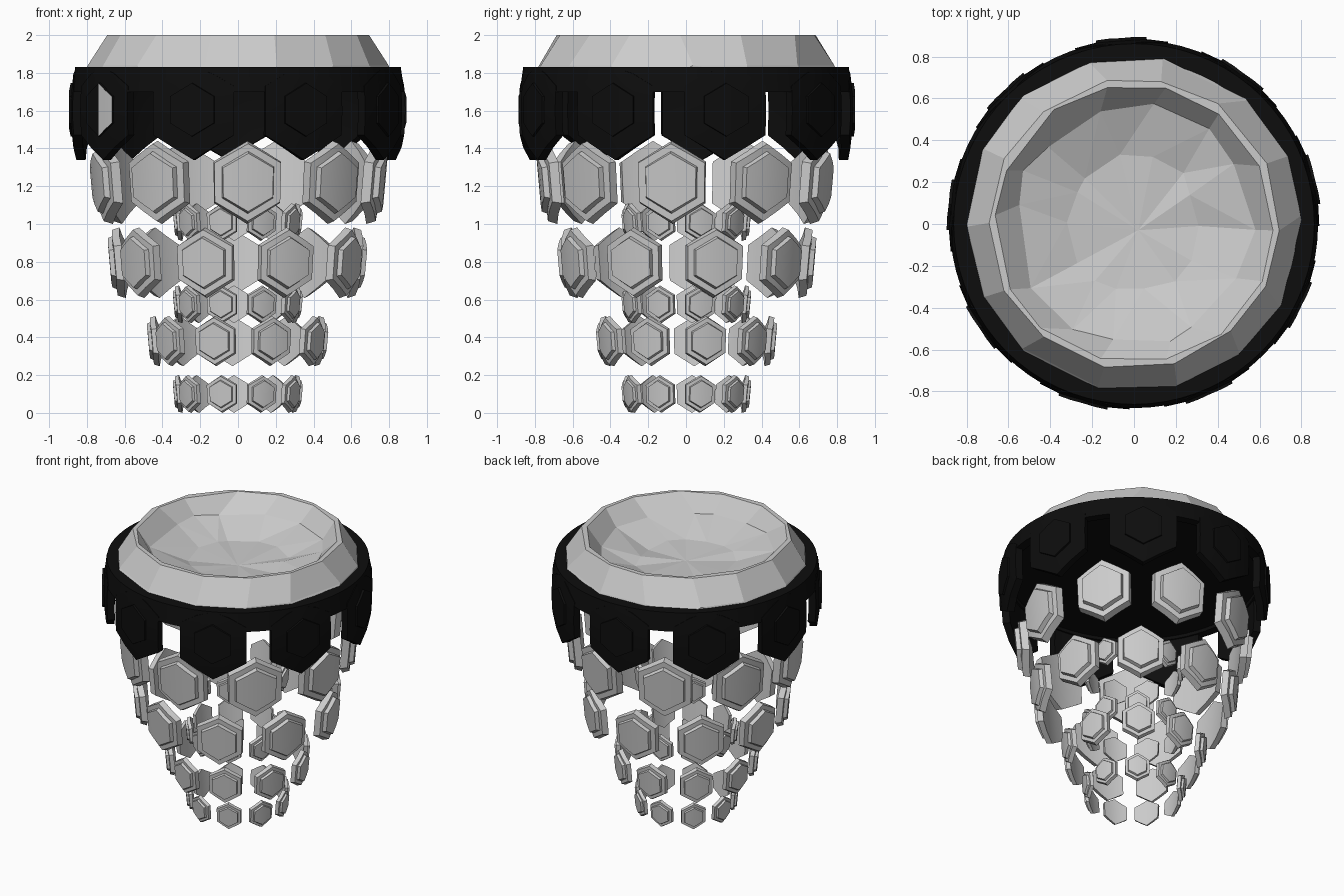
import bpy, bmesh, math, random

random.seed(4)
cube = bpy.data.objects.get("Cube")
if cube:
    bpy.data.objects.remove(cube, do_unlink=True)


def material(name, value):
    m = bpy.data.materials.new(name)
    m.use_nodes = True
    col = (value, value, value, 1)
    m.diffuse_color = col
    m.node_tree.nodes["Principled BSDF"].inputs["Base Color"].default_value = col
    return m


black = material("black", 0.004)
grey = material("pale_grey", 0.6)


def polar(r, angle, z):
    return (r * math.cos(angle), r * math.sin(angle), z)


def finish(bm, name, mats, smooth=True):
    bmesh.ops.recalc_face_normals(bm, faces=bm.faces)
    mesh = bpy.data.meshes.new(name)
    bm.to_mesh(mesh)
    bm.free()
    obj = bpy.data.objects.new(name, mesh)
    bpy.context.collection.objects.link(obj)
    for m in mats:
        mesh.materials.append(m)
    if smooth:
        bpy.ops.object.select_all(action="DESELECT")
        obj.select_set(True)
        bpy.context.view_layer.objects.active = obj
        bpy.ops.object.shade_smooth_by_angle(angle=math.radians(25))
    return obj


def hex_plate(bm, angle, z, half, radius, thick, taper=1, rows=1, top=9, half_mat=0):
    """Pointed hexagon wrapped round the z axis; radius(t) is its front face."""
    cols = 4
    mean = radius(0)
    grids = []
    for scale, back in ((taper, 0), (1, thick)):
        grid = []
        for i in range(cols + 1):
            u = 2 * i / cols - 1
            a = angle + u * half * scale * math.sqrt(3) / 2 / mean
            h = half * scale * (1 - abs(u) / 2)
            ts = [h * (2 * j / rows - 1) for j in range(rows + 1)]
            grid.append([bm.verts.new(polar(radius(t) - back, a, min(z + t, top)))
                         for t in ts])
        grids.append(grid)
    front, rear = grids
    for g in grids:
        for i in range(cols):
            for j in range(rows):
                f = bm.faces.new((g[i][j], g[i + 1][j], g[i + 1][j + 1], g[i][j + 1]))
                if g is front and i >= cols / 2:
                    f.material_index = half_mat
    # side walls follow the outline of both grids
    loops = []
    for g in grids:
        loops.append([c[0] for c in g] + g[-1][1:] +
                     [c[-1] for c in reversed(g[:-1])] + g[0][-2:0:-1])
    a, b = loops
    for i in range(len(a)):
        k = (i + 1) % len(a)
        bm.faces.new((a[i], a[k], b[k], b[i]))


def lathe(bm, profile, sides, jitter=0, closed=False):
    rings = []
    for r, z, wobble in profile:
        ring = []
        for i in range(sides):
            a = math.tau * (i + wobble * random.uniform(-jitter, jitter)) / sides
            ring.append(bm.verts.new(polar(
                r + wobble * random.uniform(-0.05, 0.05) * jitter, a,
                z + max(0, wobble - 1) * random.uniform(-0.08, 0.08) * jitter)))
        rings.append(ring)
    pairs = list(zip(rings, rings[1:]))
    if closed:
        pairs.append((rings[-1], rings[0]))
    for p, q in pairs:
        for i in range(sides):
            k = (i + 1) % sides
            bm.faces.new((p[i], p[k], q[k], q[i]))
    return rings


COUNT = 9
STEP = math.tau / COUNT
PANEL_START = math.radians(14)
GAP_START = math.radians(34)

# black band with a dark floor closing it under the bowl
bm = bmesh.new()
lathe(bm, [(0.862, 1.83, 0), (0.88, 1.70, 0), (0.82, 1.70, 0), (0.78, 1.83, 0)],
      72, closed=True)
finish(bm, "crown_band", [black])
bm = bmesh.new()
bmesh.ops.create_circle(bm, cap_ends=True, segments=48, radius=0.83)
for v in bm.verts:
    v.co.z = 1.72
finish(bm, "crown_floor", [black], False)


# pointed black panels, barrel curved, each with a raised hexagon
def barrel(offset):
    return lambda t: 0.886 + offset - 0.37 * t * t


bm = bmesh.new()
for i in range(COUNT):
    a = PANEL_START + i * STEP
    hex_plate(bm, a, 1.60, 0.26, barrel(0), 0.05, rows=4, top=1.829)
finish(bm, "crown_panels", [black])

bm = bmesh.new()
for i in range(COUNT):
    a = PANEL_START + i * STEP
    hex_plate(bm, a, 1.605, 0.145, barrel(0.012), 0.03, taper=0.97,
              half_mat=1 if i == 5 else 0)
finish(bm, "crown_hexagons", [black, grey])

# faceted bowl: sloping outside, rim, hollow inside
bm = bmesh.new()
rings = lathe(bm, [(0.82, 1.79, 0.5), (0.80, 1.84, 0.5), (0.695, 2.0, 0.5),
                   (0.665, 2.0, 0.5), (0.57, 1.89, 1.3), (0.32, 1.81, 1.6)],
              14, jitter=0.3)
centre = bm.verts.new((0.02, -0.03, 1.79))
inner = rings[-1]
for i in range(len(inner)):
    bm.faces.new((inner[i], inner[(i + 1) % len(inner)], centre))
bmesh.ops.triangulate(bm, faces=[f for f in bm.faces
                                 if all(v.co.length < 2.1 for v in f.verts)])
finish(bm, "bowl", [grey], False)

# hanging rings of stepped hexagon plates: name, height, half size, radius, start
tiers = [
    ("upper_tier", 1.22, 0.22, 0.78, GAP_START),
    ("middle_tier", 0.795, 0.187, 0.68, PANEL_START),
    ("lower_tier", 0.38, 0.133, 0.475, PANEL_START),
    ("small_tier_top", 1.01, 0.1, 0.34, PANEL_START),
    ("small_tier_middle", 0.575, 0.1, 0.34, PANEL_START),
    ("small_tier_bottom", 0.1, 0.1, 0.34, PANEL_START),
]
for name, z, half, r, start in tiers:
    bm = bmesh.new()
    step = half * 0.13

    def lean(offset):
        return lambda t: r - offset + 0.09 * t

    for i in range(COUNT):
        a = start + i * STEP
        hex_plate(bm, a, z, half, lean(step), step * 1.7, taper=0.93)
        hex_plate(bm, a, z, half * 0.76, lean(0), step * 1.2, taper=0.92)
    finish(bm, name, [grey])
